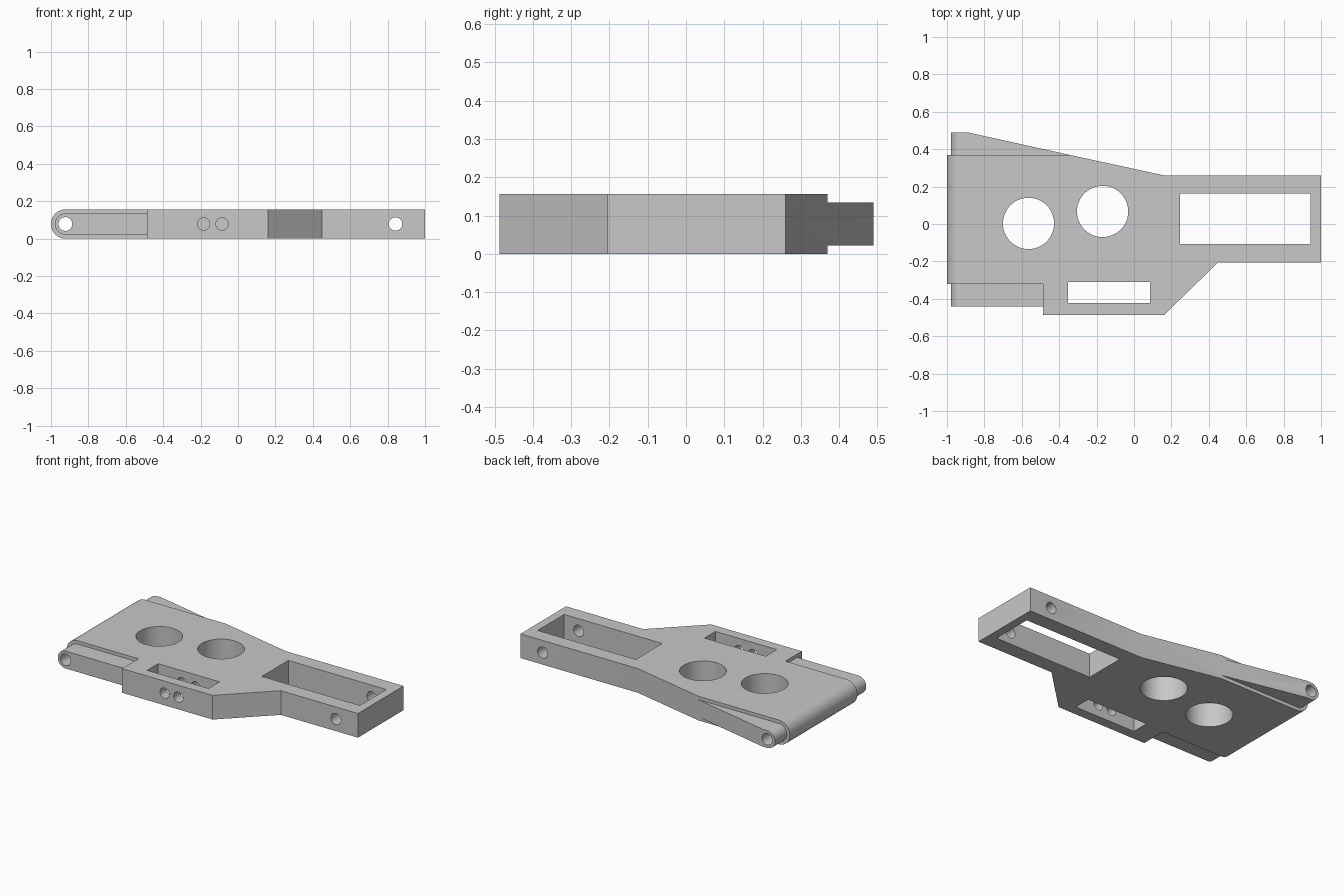
import bpy, bmesh, math
from mathutils import Matrix, Vector

old = bpy.data.objects.get("Cube")
if old:
    bpy.data.objects.remove(old, do_unlink=True)

H = 0.156
MID = H / 2

grey = bpy.data.materials.new("light grey")
grey.use_nodes = True
GREY = (0.58, 0.58, 0.58, 1)
grey.diffuse_color = GREY
grey.node_tree.nodes["Principled BSDF"].inputs["Base Color"].default_value = GREY


def finish(bm, name):
    bmesh.ops.recalc_face_normals(bm, faces=bm.faces)
    mesh = bpy.data.meshes.new(name)
    bm.to_mesh(mesh)
    bm.free()
    mesh.materials.append(grey)
    ob = bpy.data.objects.new(name, mesh)
    bpy.context.collection.objects.link(ob)
    return ob


def plate(name, outline, height, round_end=True):
    """Extrude a plan outline about mid height, with an optional half-round left end."""
    bm = bmesh.new()
    base = bm.faces.new([bm.verts.new((x, y, MID - height / 2)) for x, y in outline])
    up = bmesh.ops.extrude_face_region(bm, geom=[base])["geom"]
    bmesh.ops.translate(bm, vec=(0, 0, height), verts=[v for v in up if isinstance(v, bmesh.types.BMVert)])
    if round_end:
        left = min(x for x, y in outline)
        ends = [e for e in bm.edges
                if all(v.co.x < left + 1e-4 for v in e.verts)
                and abs(e.verts[0].co.z - e.verts[1].co.z) < 1e-4]
        bmesh.ops.bevel(bm, geom=ends, offset=height * 0.499, segments=14,
                        profile=0.5, affect='EDGES')
    return finish(bm, name)


def box_outline(x0, x1, y0, y1):
    return [(x0, y0), (x1, y0), (x1, y1), (x0, y1)]


def rod(name, radius, depth, centre, along_y=False):
    bm = bmesh.new()
    bmesh.ops.create_cone(bm, cap_ends=True, segments=48, radius1=radius, radius2=radius, depth=depth)
    turn = Matrix.Rotation(math.pi / 2 if along_y else 0, 4, 'X')
    bmesh.ops.transform(bm, matrix=Matrix.Translation(Vector(centre)) @ turn, verts=bm.verts)
    return finish(bm, name)


def combine(target, other, operation):
    mod = target.modifiers.new(other.name, 'BOOLEAN')
    mod.operation = operation
    mod.solver = 'EXACT'
    mod.object = other
    bpy.context.view_layer.objects.active = target
    bpy.ops.object.modifier_apply(modifier=mod.name)
    bpy.data.objects.remove(other, do_unlink=True)


# Main plate with rounded left edge
body = plate("arm_body", [(-1, -0.32), (-0.486, -0.32), (-0.486, -0.487), (0.16, -0.487),
                          (0.45, -0.205), (1, -0.205), (1, 0.26), (0.16, 0.26),
                          (-0.347, 0.37), (-1, 0.37)], H)

# Thinner hinge lugs on both sides
LUG = 0.112
combine(body, plate("front_lug", box_outline(-0.979, -0.47, -0.44, -0.3), LUG), 'UNION')
combine(body, plate("back_lug", [(-0.979, 0.35), (-0.36, 0.35), (-0.347, 0.37),
                                 (-0.89, 0.49), (-0.979, 0.49)], LUG), 'UNION')

# Vertical openings
cutters = [
    plate("frame_window", box_outline(0.245, 0.945, -0.107, 0.163), 1, False),
    plate("front_slot", box_outline(-0.353, 0.085, -0.422, -0.31), 1, False),
    rod("left_round_opening", 0.137, 1, (-0.564, 0.003, MID)),
    rod("right_round_opening", 0.137, 1, (-0.168, 0.067, MID)),
    # Cross holes: hinge pin, frame pin, and two blind screw holes
    rod("hinge_hole", 0.037, 2, (-0.923, 0, MID), True),
    rod("frame_hole", 0.036, 2, (0.842, 0, MID), True),
]
for x in (-0.184, -0.085):
    cutters.append(rod("screw_hole", 0.033, 0.3, (x, -0.37, MID), True))
for cutter in cutters:
    combine(body, cutter, 'DIFFERENCE')

# Smooth round walls, crisp corners
bpy.ops.object.select_all(action='DESELECT')
body.select_set(True)
bpy.context.view_layer.objects.active = body
bpy.ops.object.shade_smooth_by_angle(angle=math.radians(30))
